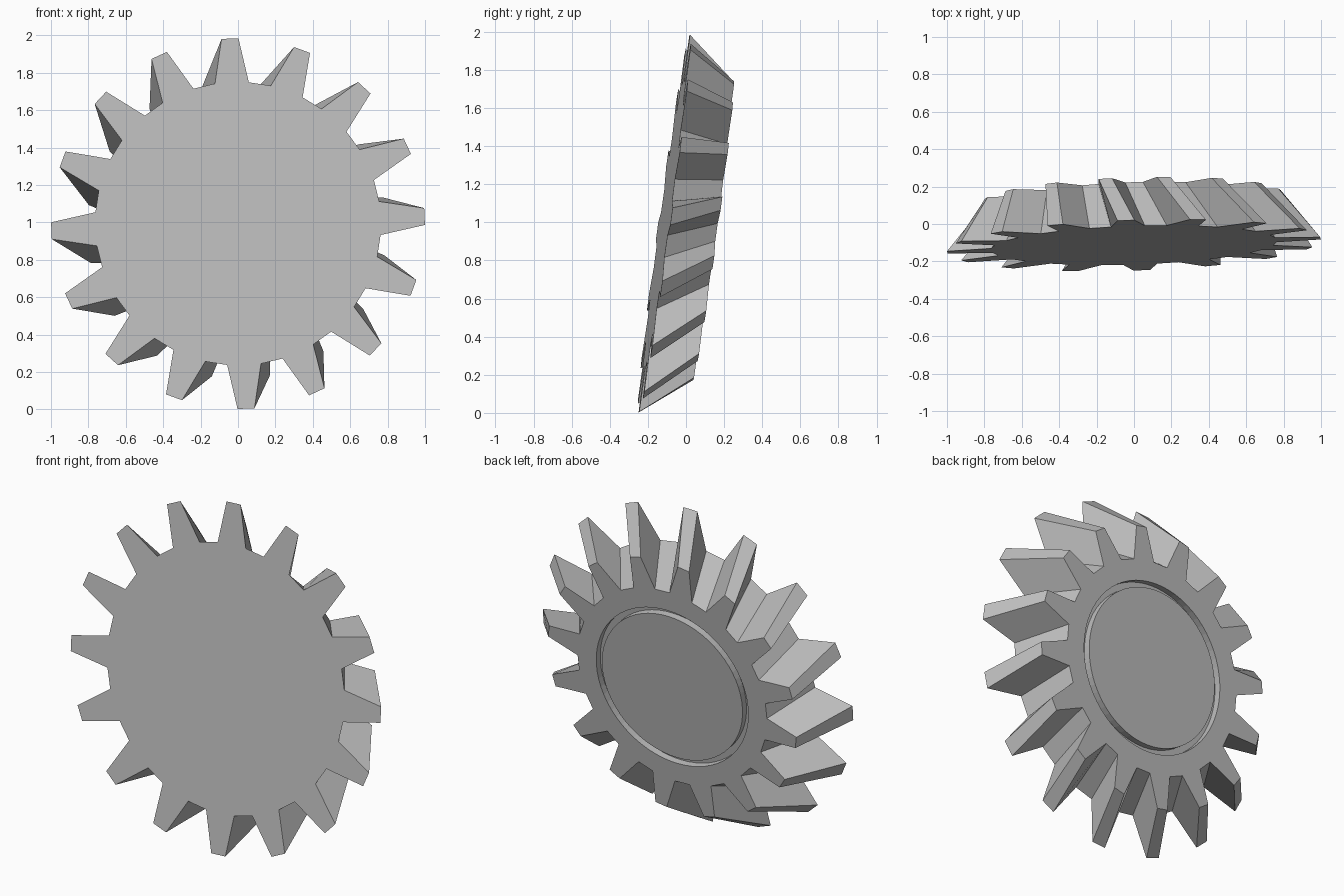
import bpy, bmesh
from math import radians, sin, cos, tau
from mathutils import Matrix, Vector

cube = bpy.data.objects.get("Cube")
if cube:
    bpy.data.objects.remove(cube, do_unlink=True)

TEETH = 16
DEPTH = 0.258          # thickness along the axle
TWIST = radians(-8)    # spiral of the teeth from front to back
START = radians(-2.2)  # direction of the top tooth

grey = bpy.data.materials.new("metal_grey")
grey.use_nodes = True
grey.diffuse_color = (0.5, 0.5, 0.5, 1)
grey.node_tree.nodes["Principled BSDF"].inputs["Base Color"].default_value = grey.diffuse_color


def toothed_ring(bm, root, tip, depth, turn):
    """Gear outline: two root corners and two tip corners per tooth."""
    ring = []
    for i in range(TEETH):
        mid = START + turn + tau * i / TEETH
        for offset, r in ((-6.8, root), (-2.6, tip), (2.6, tip), (6.8, root)):
            a = mid + radians(offset)
            ring.append(bm.verts.new((r * sin(a), depth, r * cos(a))))
    return ring


def round_ring(bm, r, depth):
    """Circle with one point for every outline corner."""
    n = TEETH * 4
    ring = []
    for i in range(n):
        a = START + TWIST + tau * (i - 1.5) / n
        ring.append(bm.verts.new((r * sin(a), depth, r * cos(a))))
    return ring


# Bevel gear: big front outline, small twisted back outline, round groove in the back
bm = bmesh.new()
rings = [
    toothed_ring(bm, 0.765, 1.0, 0, 0),
    toothed_ring(bm, 0.61, 0.8, DEPTH, TWIST),
    round_ring(bm, 0.49, DEPTH),
    round_ring(bm, 0.49, DEPTH - 0.04),
    round_ring(bm, 0.453, DEPTH - 0.04),
    round_ring(bm, 0.453, DEPTH),
]
bm.faces.new(rings[0])
bm.faces.new(rings[-1])
for a, b in zip(rings, rings[1:]):
    for i in range(len(a)):
        j = (i + 1) % len(a)
        bm.faces.new((a[i], a[j], b[j], b[i]))
bmesh.ops.recalc_face_normals(bm, faces=bm.faces)

# Lean the axle
axle = Vector((-0.0325, 1, -0.136)).normalized()
right = axle.cross(Vector((0, 0, 1))).normalized()
up = right.cross(axle)
lean = Matrix((right, axle, up)).transposed().to_4x4()
bm.transform(Matrix.Translation((0, -0.114, 0.993)) @ lean)

mesh = bpy.data.meshes.new("bevel_gear")
bm.to_mesh(mesh)
bm.free()
mesh.materials.append(grey)
bpy.context.collection.objects.link(bpy.data.objects.new("bevel_gear", mesh))
